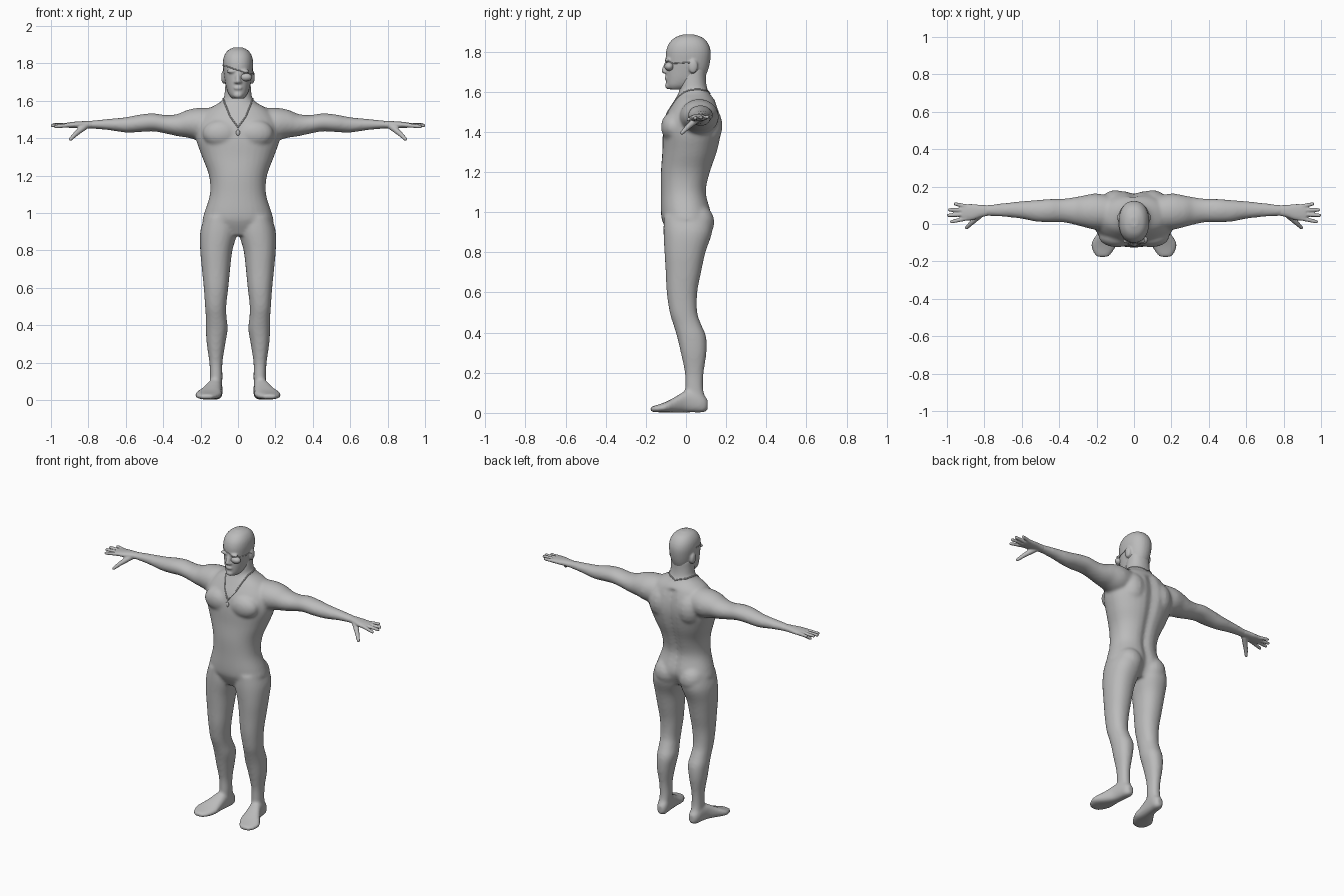
import bpy, bmesh, math
from mathutils import Vector
from mathutils.bvhtree import BVHTree

if "Cube" in bpy.data.objects:
    bpy.data.objects.remove(bpy.data.objects["Cube"])

grey = bpy.data.materials.new("plain_grey")
grey.diffuse_color = (0.5, 0.5, 0.5, 1)
grey.use_nodes = True
grey.node_tree.nodes["Principled BSDF"].inputs["Base Color"].default_value = grey.diffuse_color


def skin(bm, loops):
    """Closed skin over equal loops of points."""
    n = len(loops[0])
    loops = [[bm.verts.new(p) for p in loop] for loop in loops]
    faces = [bm.faces.new(loops[0]), bm.faces.new(loops[-1])]
    for lo, hi in zip(loops, loops[1:]):
        faces += [bm.faces.new((lo[k], lo[(k + 1) % n], hi[(k + 1) % n], hi[k])) for k in range(n)]
    bmesh.ops.recalc_face_normals(bm, faces=faces)


def catmull(p0, p1, p2, p3, t):
    return [0.5 * (2 * b + (c - a) * t + (2 * a - 5 * b + 4 * c - d) * t * t
                   + (3 * b - a - 3 * c + d) * t ** 3)
            for a, b, c, d in zip(p0, p1, p2, p3)]


def loft(bm, axis, rings, power=0.9, groove=0.0, n=32, steps=4):
    """Smooth skin through (x, y, z, radius_a, radius_b) rings lying across an axis."""
    path = []
    last = len(rings) - 1
    for i in range(last):
        ctrl = [rings[max(0, min(last, i + k))] for k in (-1, 0, 1, 2)]
        path += [catmull(*ctrl, s / steps) for s in range(steps)]
    path.append(rings[-1])
    loops = []
    for x, y, z, a, b in path:
        loop = []
        for k in range(n):
            c, s = math.cos(math.tau * k / n), math.sin(math.tau * k / n)
            u = a * math.copysign(abs(c) ** power, c)
            v = b * math.copysign(abs(s) ** power, s)
            if s > 0 and z < 1.55:
                v -= groove * math.exp(-(u / 0.028) ** 2)
            off = {"z": (u, v, 0), "x": (0, u, v), "y": (u, 0, v)}[axis]
            loop.append((x + off[0], y + off[1], z + off[2]))
        loops.append(loop)
    skin(bm, loops)


LATS = [math.radians(a) for a in (-85, -70, -50, -30, -10, 10, 30, 50, 70, 85)]


def ball(bm, c, r, n=20):
    skin(bm, [[(c[0] + r[0] * math.cos(t) * math.cos(math.tau * k / n),
                c[1] + r[1] * math.cos(t) * math.sin(math.tau * k / n),
                c[2] + r[2] * math.sin(t)) for k in range(n)] for t in LATS])


def digit(bm, p, q, r0, r1, n=12):
    """Tapered round-ended rod from p to q."""
    p, q = Vector(p), Vector(q)
    turn = (q - p).to_track_quat("Z", "Y")
    loops = []
    for t in LATS:
        end, r = (p, r0) if t < 0 else (q, r1)
        loops.append([end + turn @ Vector((r * math.cos(t) * math.cos(math.tau * k / n),
                                           r * math.cos(t) * math.sin(math.tau * k / n),
                                           r * math.sin(t))) for k in range(n)])
    skin(bm, loops)


def finish(name, bm, voxel=0, smooth=0):
    me = bpy.data.meshes.new(name)
    bm.to_mesh(me)
    bm.free()
    me.materials.append(grey)
    me.shade_smooth()
    ob = bpy.data.objects.new(name, me)
    bpy.context.collection.objects.link(ob)
    if voxel:
        m = ob.modifiers.new("fuse", "REMESH")
        m.mode, m.voxel_size, m.use_smooth_shade = "VOXEL", voxel, True
        m = ob.modifiers.new("soften", "SMOOTH")
        m.factor, m.iterations = 0.5, smooth
    return ob


def spans(rows):
    """(z, left, right, front, back) rows to rings."""
    return [((l + r) / 2, (f + b) / 2, z, (r - l) / 2, (b - f) / 2) for z, l, r, f, b in rows]


def side(rings, s):
    return [(s * r[0], *r[1:]) for r in rings]


# Torso and neck
body = bmesh.new()
torso = [(.88, .11, -.08, .09), (.95, .185, -.116, .125), (1.0, .18, -.125, .128),
         (1.1, .15, -.125, .105), (1.2, .155, -.125, .125), (1.3, .192, -.118, .158),
         (1.4, .225, -.115, .178), (1.48, .215, -.1, .172), (1.55, .165, -.062, .148),
         (1.6, .086, -.035, .112), (1.65, .071, -.03, .1), (1.72, .068, -.02, .1)]
loft(body, "z", spans([(z, -w, w, f, b) for z, w, f, b in torso]), groove=.018)

legs = [(.98, .02, .178, -.11, .125), (.9, .004, .202, -.112, .13), (.8, .03, .202, -.107, .097),
        (.7, .042, .193, -.101, .075), (.6, .052, .183, -.096, .056), (.5, .063, .176, -.081, .056),
        (.44, .061, .172, -.063, .076), (.38, .055, .172, -.045, .1), (.3, .068, .167, -.026, .102),
        (.2, .083, .153, -.006, .088), (.12, .083, .15, -.004, .086), (.06, .086, .15, 0, .1),
        (.025, .09, .146, .02, .1)]
arm = [(.1, .06, 1.475, .085, .085), (.2, .066, 1.475, .097, .088), (.27, .068, 1.477, .084, .074),
       (.32, .07, 1.47, .073, .06), (.38, .072, 1.473, .063, .05), (.45, .072, 1.484, .062, .048),
       (.52, .07, 1.48, .058, .047), (.6, .075, 1.471, .047, .041), (.7, .075, 1.473, .036, .029),
       (.79, .072, 1.472, .029, .021), (.83, .068, 1.47, .028, .018)]
foot = [(.115, .108, .04, .02, .028), (.116, .085, .046, .034, .044), (.12, .05, .055, .037, .053),
        (.127, 0, .056, .041, .054), (.142, -.05, .042, .054, .04), (.158, -.1, .029, .07, .026),
        (.166, -.145, .021, .056, .018), (.168, -.178, .018, .03, .012)]
for s in (-1, 1):
    loft(body, "z", side(spans(legs), s))
    loft(body, "x", side(arm, s), power=1)
    loft(body, "y", side(foot, s), power=.8)
    ball(body, (s * .09, .055, .95), (.085, .087, .09))       # buttock
    ball(body, (s * .09, -.065, 1.425), (.1, .06, .075))      # chest muscle
    ball(body, (s * .1, .1, 1.43), (.085, .082, .11))         # shoulder blade
body_ob = finish("body", body, .009, 8)

# Hands
for s, label in ((-1, "right"), (1, "left")):
    hand = bmesh.new()
    palm = [(.78, .072, 1.472, .028, .02), (.82, .069, 1.472, .033, .019),
            (.86, .064, 1.471, .042, .018), (.9, .062, 1.47, .044, .015), (.92, .062, 1.47, .038, .012)]
    loft(hand, "x", side(palm, s))
    for y0, x1, y1, z1 in ((.03, .975, .012, 1.462), (.052, .992, .046, 1.468),
                           (.074, .986, .076, 1.472), (.094, .955, .107, 1.474)):
        digit(hand, (s * .895, y0, 1.47), (s * x1, y1, z1), .0125, .0095)
    digit(hand, (s * .82, .052, 1.462), (s * .865, .01, 1.425), .019, .014)    # thumb
    digit(hand, (s * .865, .01, 1.425), (s * .895, -.02, 1.395), .014, .01)
    finish(label + "_hand", hand, .005, 3)

# Head with brow, nose, lips, jaw and ears
head = bmesh.new()
skull = [(1.612, .03, -.085, 0), (1.63, .047, -.096, .04), (1.66, .06, -.099, .085),
         (1.7, .069, -.1, .107), (1.75, .077, -.1, .12), (1.8, .081, -.099, .123),
         (1.84, .074, -.085, .11), (1.87, .053, -.055, .082), (1.886, .02, -.012, .036)]
loft(head, "z", spans([(z, -w, w, f, b) for z, w, f, b in skull]))
digit(head, (0, -.096, 1.745), (0, -.109, 1.705), .009, .014)
ball(head, (0, -.096, 1.668), (.024, .012, .011))
ball(head, (0, -.086, 1.63), (.026, .019, .018))
for s in (-1, 1):
    ball(head, (s * .032, -.09, 1.757), (.03, .015, .01))
    ball(head, (s * .012, -.103, 1.7), (.009, .011, .009))
    ball(head, (s * .077, .035, 1.727), (.013, .024, .036))
head_ob = finish("head", head, .006, 3)

# Eye patch
patch = bmesh.new()
ball(patch, (.042, -.084, 1.726), (.033, .024, .022))
finish("eye_patch", patch)

deps = bpy.context.evaluated_depsgraph_get()
body_skin = BVHTree.FromObject(body_ob, deps)
head_skin = BVHTree.FromObject(head_ob, deps)


def cord(name, tree, pts, radius, closed):
    """Thin cord laid on the surface of a part."""
    pts = [Vector(p) for p in pts]
    ends = pts[1:] + ([pts[0]] if closed else [])
    on = [tree.find_nearest(a.lerp(b, k / 8))[0] for a, b in zip(pts, ends) for k in range(8)]
    cu = bpy.data.curves.new(name, "CURVE")
    cu.dimensions, cu.bevel_depth, cu.bevel_resolution = "3D", radius, 2
    sp = cu.splines.new("POLY")
    sp.points.add(len(on) - 1)
    for p, co in zip(sp.points, on):
        p.co = (*co, 1)
    sp.use_cyclic_u = closed
    cu.materials.append(grey)
    bpy.context.collection.objects.link(bpy.data.objects.new(name, cu))


# Patch strap, necklace and pendant
cord("patch_strap", head_skin, [(.09, .015, 1.745), (.07, -.07, 1.74), (0, -.12, 1.765),
                                (-.07, -.07, 1.785), (-.1, .02, 1.79)], .003, False)
half = [(.045, -.1, 1.53), (.08, -.01, 1.605), (.065, .09, 1.61)]
cord("necklace", body_skin, [(0, -.14, 1.465)] + half + [(0, .13, 1.6)]
     + [(-x, y, z) for x, y, z in reversed(half)], .004, True)
pendant = bmesh.new()
ball(pendant, body_skin.find_nearest(Vector((0, -.15, 1.435)))[0], (.011, .007, .016))
finish("pendant", pendant)
